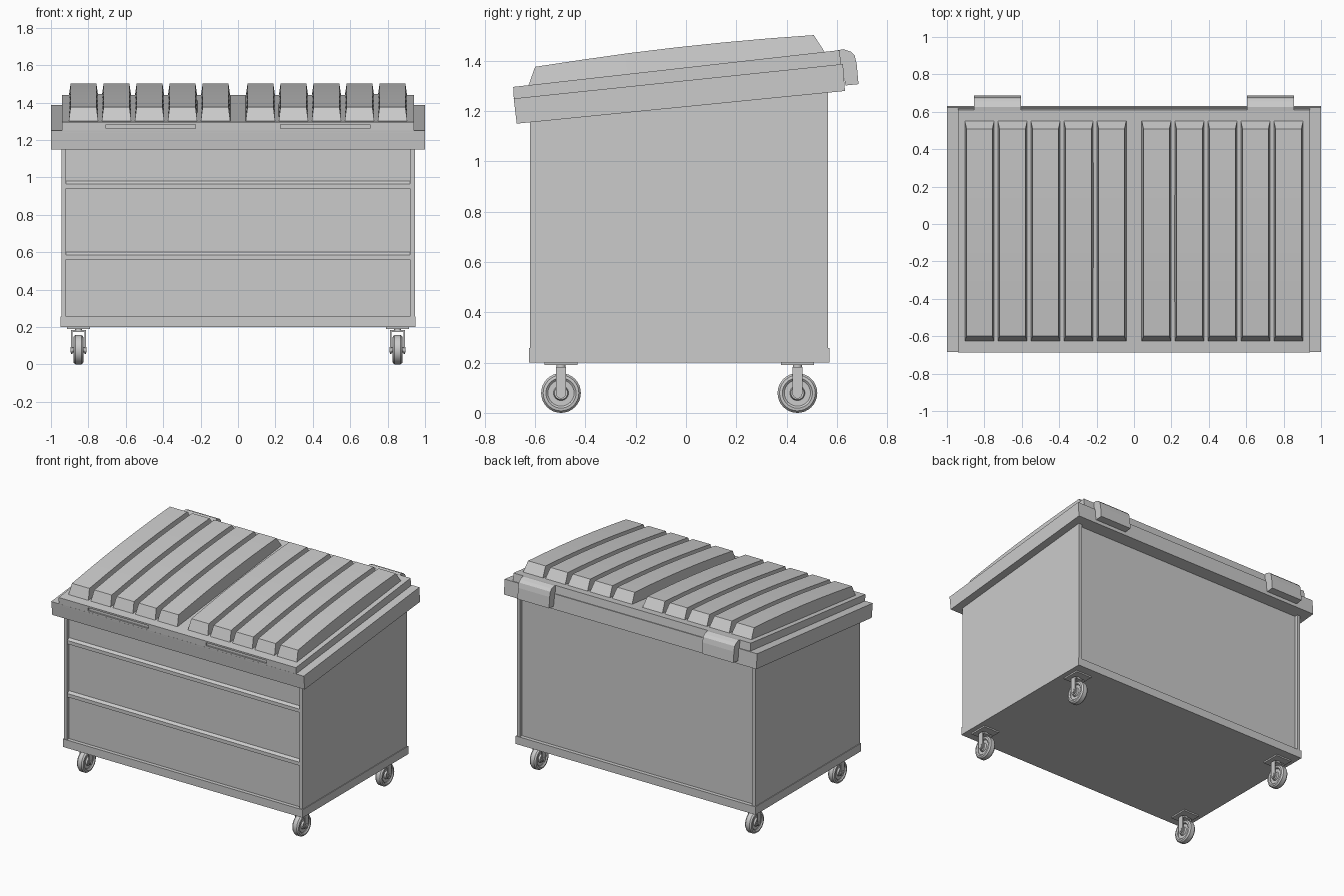
import bpy, bmesh, math
from mathutils import Matrix

if "Cube" in bpy.data.objects:
    bpy.data.objects.remove(bpy.data.objects["Cube"])


def finish(name, bm, smooth=False):
    bmesh.ops.recalc_face_normals(bm, faces=bm.faces)
    me = bpy.data.meshes.new(name)
    bm.to_mesh(me)
    bm.free()
    ob = bpy.data.objects.new(name, me)
    bpy.context.collection.objects.link(ob)
    if smooth:
        bpy.ops.object.select_all(action='DESELECT')
        ob.select_set(True)
        bpy.context.view_layer.objects.active = ob
        bpy.ops.object.shade_smooth_by_angle(angle=math.radians(35))
    return ob


def prism(name, pts, x0, x1, smooth=False):
    """Extrude a (y, z) side profile from x0 to x1."""
    bm = bmesh.new()
    a = [bm.verts.new((x0, y, z)) for y, z in pts]
    b = [bm.verts.new((x1, y, z)) for y, z in pts]
    bm.faces.new(a)
    bm.faces.new(b)
    n = len(pts)
    for i in range(n):
        bm.faces.new((a[i], a[(i + 1) % n], b[(i + 1) % n], b[i]))
    return finish(name, bm, smooth)


def box(name, x0, x1, y0, y1, z0, z1):
    return prism(name, [(y0, z0), (y1, z0), (y1, z1), (y0, z1)], x0, x1)


def lathe(name, prof, cx, cy, cz, steps=32):
    """Revolve a closed (x offset, radius) profile about an axis along x."""
    bm = bmesh.new()
    rings = []
    for k in range(steps):
        t = 2 * math.pi * k / steps
        rings.append([bm.verts.new((cx + u, cy + r * math.cos(t), cz + r * math.sin(t)))
                      for u, r in prof])
    for k in range(steps):
        p, q = rings[k], rings[(k + 1) % steps]
        for i in range(len(prof)):
            j = (i + 1) % len(prof)
            bm.faces.new((p[i], p[j], q[j], q[i]))
    return finish(name, bm, True)


# Bin body: recessed front and back panels between full-depth side walls
prism("body_core", [(-0.598, 0.2), (0.543, 0.2), (0.543, 1.3), (-0.598, 1.19)], -0.93, 0.93)
for s, side in ((-1, "left"), (1, "right")):
    prism("side_wall_" + side, [(-0.62, 0.2), (0.565, 0.2), (0.565, 1.3), (-0.62, 1.19)],
          s * 0.92, s * 0.945)
box("base_flange", -0.95, 0.95, -0.625, 0.57, 0.2, 0.257)

# Horizontal stiffening ridges on the front panel
for i, z in enumerate((0.56, 0.94)):
    prism(f"front_ridge_{i + 1}", [(-0.59, z), (-0.614, z), (-0.614, z + 0.025),
                                   (-0.598, z + 0.04), (-0.59, z + 0.04)], -0.92, 0.92)

# Sloping collar and lid
prism("rim", [(-0.673, 1.15), (0.632, 1.28), (0.624, 1.387), (-0.685, 1.25)], -1.0, 1.0)
lid = prism("lid", [(-0.684, 1.24), (0.618, 1.375), (0.61, 1.442), (-0.687, 1.296)], -0.94, 0.94)

# Grip slots cut in the lid front
for s in (-1, 1):
    cutter = box("grip_slot_cutter", s * 0.228, s * 0.707, -0.72, -0.675, 1.262, 1.284)
    cutter.hide_render = True
    cutter.hide_viewport = True
    mod = lid.modifiers.new("grip_slot", 'BOOLEAN')
    mod.operation = 'DIFFERENCE'
    mod.solver = 'EXACT'
    mod.object = cutter

# Raised arched lid ribs, five per side
ARC = [(-0.6, 1.376), (-0.42, 1.403), (-0.23, 1.43), (-0.04, 1.453),
       (0.15, 1.473), (0.33, 1.489), (0.508, 1.502)]


def lid_rib(name, cx):
    bm = bmesh.new()
    rows = []
    for i, (y, z) in enumerate(ARC):
        by = -0.627 if i == 0 else 0.553 if i == len(ARC) - 1 else y
        bz = 1.296 + 0.1125 * (by + 0.687) - 0.003
        rows.append([bm.verts.new(c) for c in ((cx - 0.079, by, bz), (cx - 0.069, y, z),
                                               (cx + 0.069, y, z), (cx + 0.079, by, bz))])
    for p, q in zip(rows, rows[1:]):
        for i in range(4):
            j = (i + 1) % 4
            bm.faces.new((p[i], p[j], q[j], q[i]))
    bm.faces.new(rows[0])
    bm.faces.new(rows[-1])
    return finish(name, bm, True)


for s, side in ((-1, "left"), (1, "right")):
    for i in range(5):
        lid_rib(f"lid_rib_{side}_{i + 1}", s * (0.12 + 0.1765 * i))
    # Hinge cover at the back
    prism("hinge_" + side, [(0.6, 1.425), (0.605, 1.442), (0.626, 1.446), (0.655, 1.436),
                            (0.671, 1.42), (0.679, 1.385), (0.686, 1.307), (0.635, 1.302),
                            (0.62, 1.37)], s * 0.605, s * 0.855)

# Casters
TYRE = [(-0.02, 0.052), (-0.027, 0.06), (-0.025, 0.071), (-0.015, 0.079), (0.015, 0.079),
        (0.025, 0.071), (0.027, 0.06), (0.02, 0.052)]
HUB = [(-0.014, 0.054), (-0.014, 0.03), (-0.026, 0.026), (-0.026, 0.004),
       (0.026, 0.004), (0.026, 0.026), (0.014, 0.03), (0.014, 0.054)]
AXLE = [(-0.043, 0.0005), (-0.043, 0.014), (0.043, 0.014), (0.043, 0.0005)]
for sx, side in ((-1, "left"), (1, "right")):
    for cy, end in ((-0.497, "front"), (0.443, "back")):
        tag, cx, cz = f"_{end}_{side}", sx * 0.853, 0.079
        lathe("tyre" + tag, TYRE, cx, cy, cz)
        lathe("hub" + tag, HUB, cx, cy, cz)
        lathe("axle" + tag, AXLE, cx, cy, cz, 16)
        # Fork: two round-ended cheeks under a bridge
        cheek = [(cy + 0.02, 0.183), (cy - 0.02, 0.183)]
        for k in range(9):
            t = math.pi + math.pi * k / 8
            cheek.append((cy + 0.02 * math.cos(t), cz + 0.022 * math.sin(t)))
        for d in (-1, 1):
            prism("fork_cheek" + tag, cheek, cx + d * 0.032, cx + d * 0.039)
        box("fork_bridge" + tag, cx - 0.039, cx + 0.039, cy - 0.02, cy + 0.02, 0.174, 0.183)
        # Swivel and mounting plate
        bm = bmesh.new()
        bmesh.ops.create_cone(bm, cap_ends=True, segments=20, radius1=0.018, radius2=0.018,
                              depth=0.014, matrix=Matrix.Translation((cx, cy, 0.186)))
        finish("swivel" + tag, bm, True)
        box("mount_plate" + tag, cx - 0.062, cx + 0.062, cy - 0.065, cy + 0.065, 0.19, 0.202)
